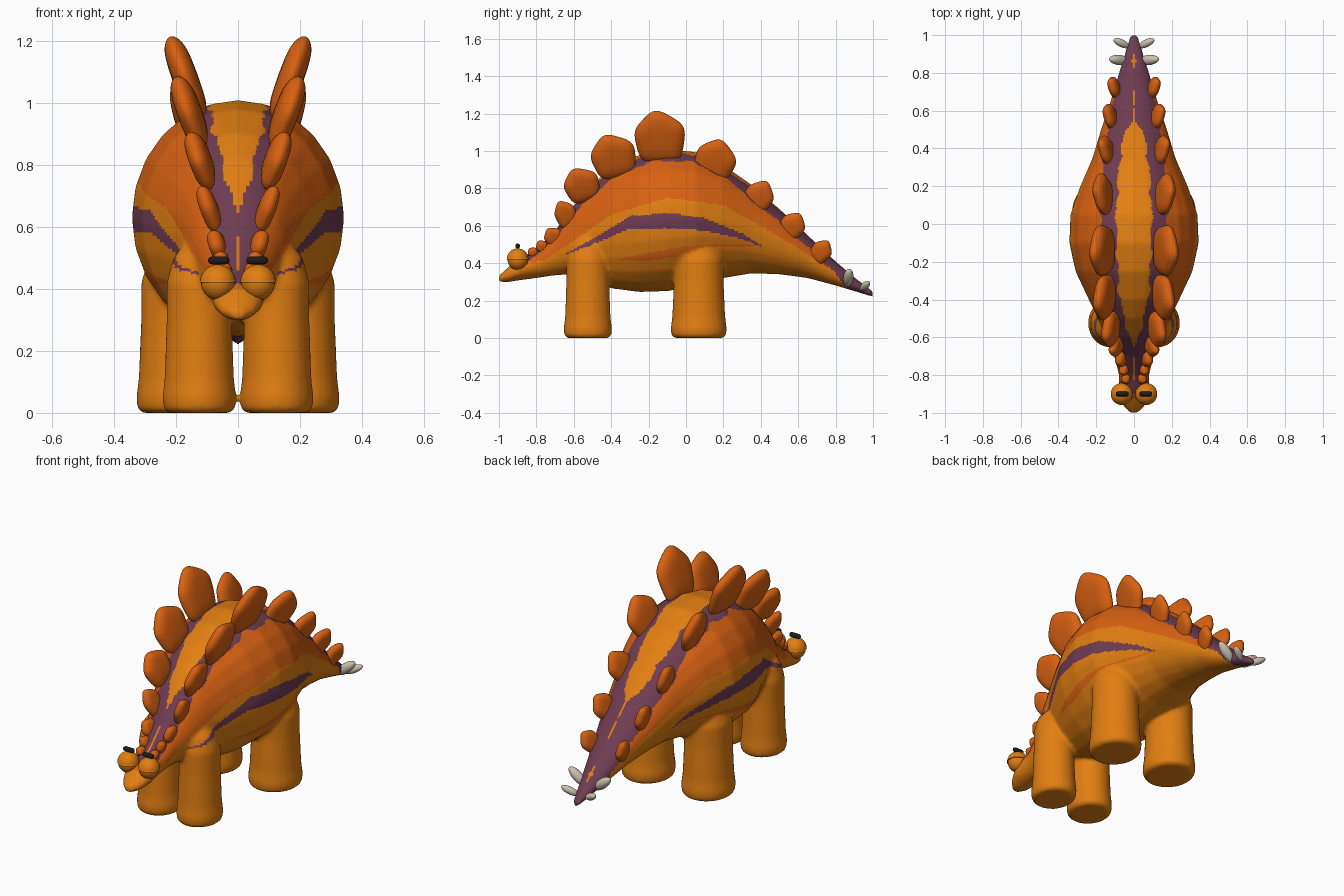
import bpy, bmesh, math
from mathutils import Matrix, Vector

cube = bpy.data.objects.get("Cube")
if cube:
    bpy.data.objects.remove(cube, do_unlink=True)


def material(name, rgb):
    mat = bpy.data.materials.new(name)
    mat.use_nodes = True
    mat.diffuse_color = (*rgb, 1)
    mat.node_tree.nodes["Principled BSDF"].inputs["Base Color"].default_value = (*rgb, 1)
    return mat


orange = material("light orange", (0.76, 0.21, 0.006))
red = material("red orange", (0.69, 0.12, 0.006))
purple = material("plum", (0.16, 0.045, 0.085))
cream = material("cream", (0.6, 0.53, 0.43))
black = material("black", (0.012, 0.012, 0.012))


def finish(name, bm, mats, mirror=False, subdiv=0):
    bmesh.ops.recalc_face_normals(bm, faces=bm.faces)
    for face in bm.faces:
        face.smooth = True
    mesh = bpy.data.meshes.new(name)
    bm.to_mesh(mesh)
    bm.free()
    for mat in mats:
        mesh.materials.append(mat)
    obj = bpy.data.objects.new(name, mesh)
    bpy.context.collection.objects.link(obj)
    if mirror:
        obj.modifiers.new("Mirror", "MIRROR").use_mirror_merge = False
    if subdiv:
        mod = obj.modifiers.new("Subdivision", "SUBSURF")
        mod.levels = mod.render_levels = subdiv
    return obj


def loft(bm, rings):
    """Skin a list of closed rings and cap both ends."""
    loops = [[bm.verts.new(p) for p in ring] for ring in rings]
    count = len(loops[0])
    for a, b in zip(loops, loops[1:]):
        for i in range(count):
            j = (i + 1) % count
            bm.faces.new((a[i], a[j], b[j], b[i]))
    bm.faces.new(loops[0][::-1])
    bm.faces.new(loops[-1])


def circle(count):
    return [(math.cos(i * math.tau / count), math.sin(i * math.tau / count)) for i in range(count)]


def curve_at(points, y):
    """Read a height off a polyline of (y, z) points."""
    if y <= points[0][0]:
        return points[0][1]
    for (y0, z0), (y1, z1) in zip(points, points[1:]):
        if y <= y1:
            return z0 + (z1 - z0) * (y - y0) / (y1 - y0)
    return points[-1][1]


# Body from snout to tail: y, top, bottom, half width
stations = [
    (-1.0, .335, .30, .02), (-.96, .37, .297, .06), (-.9, .42, .307, .085),
    (-.8, .475, .32, .08), (-.7, .575, .335, .105), (-.6, .71, .34, .15),
    (-.5, .825, .30, .19), (-.4, .905, .265, .24), (-.25, .98, .245, .31),
    (-.1, 1.01, .25, .343), (.05, .995, .275, .337), (.2, .925, .32, .285),
    (.35, .82, .345, .22), (.5, .69, .34, .175), (.65, .55, .32, .125),
    (.8, .41, .28, .08), (.9, .325, .25, .05), (1.0, .25, .218, .02)]
bm = bmesh.new()
loft(bm, [[(w * c, y, (top + low) / 2 + (top - low) / 2 * s) for c, s in circle(24)]
          for y, top, low, w in stations])

# Legs with softly flared feet, fused into the body
leg_profile = [(0, .9), (.012, 1.03), (.05, 1.06), (.11, 1.0), (.3, .94),
               (.42, .94), (.5, .75), (.55, .4)]
for x, y, radius in ((.125, -.525, .122), (.19, .068, .142)):
    for side in (-1, 1):
        loft(bm, [[(side * x + .92 * radius * k * c, y + radius * k * s, z) for c, s in circle(24)]
                  for z, k in leg_profile])
body = finish("body_and_legs", bm, [orange, red, purple])
remesh = body.modifiers.new("Remesh", "REMESH")
remesh.mode = "VOXEL"
remesh.voxel_size = 0.0105
remesh.use_smooth_shade = True
relax = body.modifiers.new("Smooth", "SMOOTH")
relax.iterations = 8
bpy.context.view_layer.objects.active = body
body.select_set(True)
for mod_name in ("Remesh", "Smooth"):
    bpy.ops.object.modifier_apply(modifier=mod_name)

# Skin markings as boundary curves along the body
back_patch = [(-.66, 0), (-.5, .055), (-.3, .085), (0, .095), (.2, .09), (.42, .065), (.59, 0)]
plum_edge = [(-.94, .41), (-.85, .405), (-.76, .47), (-.6, .66), (-.4, .855), (-.2, .94),
             (0, .95), (.2, .865), (.4, .70), (.6, .53), (.8, .35), (.9, .2)]
red_edge = [(-.85, .4), (-.75, .42), (-.6, .52), (-.4, .66), (-.1, .75), (.2, .71),
            (.4, .6), (.6, .48), (.78, .36)]
stripe_top = [(-.68, .43), (-.5, .53), (-.3, .65), (-.1, .67), (.1, .64), (.3, .56), (.42, .48)]
stripe_low = [(-.68, .43), (-.5, .5), (-.3, .585), (-.1, .588), (.1, .575), (.3, .53), (.42, .48)]
flank_top = [(-.38, .42), (-.2, .455), (0, .49), (.12, .5)]
flank_low = [(-.38, .42), (-.2, .41), (-.05, .44), (.12, .49)]


def marking(p):
    x, y, z = abs(p.x), p.y, p.z
    if y < -.93:
        return 0
    wave = .006 * math.sin(31 * y) + .004 * math.sin(67 * y)
    if z > curve_at(plum_edge, y) + wave:
        return 0 if x < curve_at(back_patch, y) + wave else 2
    if z > curve_at(red_edge, y) and y < .78:
        return 1
    if curve_at(stripe_low, y) < z < curve_at(stripe_top, y):
        return 2
    if x > .2 and curve_at(flank_low, y) < z < curve_at(flank_top, y):
        return 1
    return 0


body.data.materials.clear()
for mat in (orange, red, purple):
    body.data.materials.append(mat)
for poly in body.data.polygons:
    poly.material_index = marking(poly.center)
    poly.use_smooth = True

# Back plates: x, y, z, width, height, backward lean in degrees
plates = [
    (.043, -.82, .46, .055, .05, -30), (.052, -.77, .49, .065, .07, -28),
    (.068, -.71, .545, .1, .1, -25), (.095, -.645, .665, .115, .15, -20),
    (.125, -.56, .825, .19, .18, -18), (.16, -.39, .98, .24, .23, -12),
    (.172, -.14, 1.085, .27, .27, 0), (.165, .16, .955, .22, .22, 25),
    (.145, .39, .755, .155, .19, 35), (.125, .57, .6, .135, .155, 40),
    (.105, .725, .465, .11, .13, 42)]
corners = [Vector(c) for c in ((-.38, -.58), (-.54, .1), (-.1, .58), (.53, .2), (.42, -.58))]
outline = []
for a, b in zip(corners, corners[1:] + corners[:1]):
    outline += [a, (a + b) / 2]
for n, (x, y, z, width, height, lean) in enumerate(plates, 1):
    thick = .018 + .09 * width
    bm = bmesh.new()
    loft(bm, [[(offset * thick, p.x * width * k, p.y * height * k) for p in outline]
              for offset, k in ((-1, .55), (-.6, .9), (0, 1.05), (.6, .9), (1, .55))])
    bm.transform(Matrix.Translation((x, y, z))
                 @ Matrix.Rotation(math.radians(-lean), 4, "X")
                 @ Matrix.Rotation(math.radians(20), 4, "Y"))
    finish(f"back_plates_{n}", bm, [red], mirror=True, subdiv=2)


def ellipsoid(center, radii, direction=(0, 0, 1)):
    bm = bmesh.new()
    bmesh.ops.create_uvsphere(bm, u_segments=32, v_segments=20, radius=1)
    turn = Vector((0, 0, 1)).rotation_difference(Vector(direction)).to_matrix().to_4x4()
    bm.transform(Matrix.Translation(center) @ turn @ Matrix.Diagonal((*radii, 1)))
    return bm


# Tail spikes
for name, center, radii, direction in (
        ("front_tail_spikes", (.078, .868, .322), (.027, .027, .066), (.9, .1, .75)),
        ("rear_tail_spikes", (.066, .957, .278), (.02, .02, .05), (.85, .42, .45))):
    finish(name, ellipsoid(center, radii, direction), [cream], mirror=True)

# Closed eyes: the upper lid overhangs the lower one
eye = Vector((.065, -.9, .42))
bm = ellipsoid(eye, (.054, .054, .056))
finish("lower_eyelids", bm, [orange], mirror=True)
bm = ellipsoid(eye, (.058, .058, .059))
bmesh.ops.bisect_plane(bm, geom=bm.verts[:] + bm.edges[:] + bm.faces[:], plane_co=eye,
                       plane_no=(0, 0, -1), clear_outer=True)
bmesh.ops.holes_fill(bm, edges=[e for e in bm.edges if e.is_boundary])
lids = finish("upper_eyelids", bm, [orange], mirror=True)
for poly in lids.data.polygons:
    poly.use_smooth = poly.normal.z > -.9

# Eyebrows: short rounded bars
bm = bmesh.new()
bar = [(-.034, .004), (-.03, .01), (-.022, .013), (.022, .013), (.03, .01), (.034, .004)]
loft(bm, [[(.062 + x, -.9 + r * c, .492 + r * s) for c, s in circle(16)] for x, r in bar])
finish("eyebrows", bm, [black], mirror=True)
